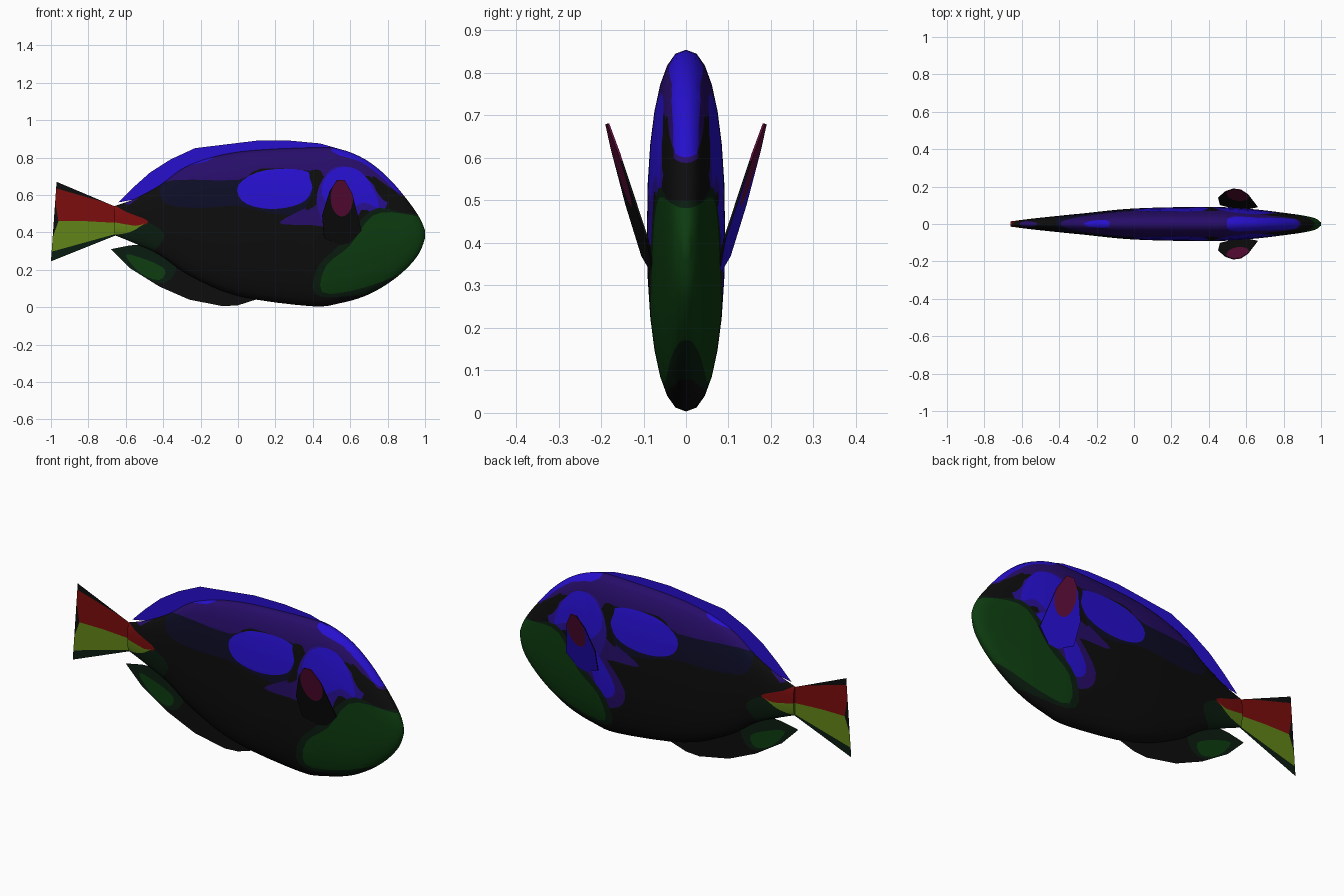
import bpy, bmesh, math
from mathutils import Vector

if "Cube" in bpy.data.objects:
    bpy.data.objects.remove(bpy.data.objects["Cube"])

COLOURS = {
    "black": (.004, .004, .004), "navy": (.004, .004, .02),
    "violet": (.02, .004, .14), "indigo": (.02, .005, .28),
    "blue": (.02, .005, .62), "green": (.004, .045, .005),
    "dark green": (.003, .012, .005), "red": (.2, .004, .004),
    "lime": (.12, .23, .009), "crimson": (.11, .004, .04)}
MATS = {}
for label, rgb in COLOURS.items():
    mat = bpy.data.materials.new(label)
    mat.use_nodes = True
    shader = mat.node_tree.nodes["Principled BSDF"]
    shader.inputs["Base Color"].default_value = (*rgb, 1)
    shader.inputs["Roughness"].default_value = .8
    mat.diffuse_color = (*rgb, 1)
    MATS[label] = mat
ALL = list(COLOURS)


def smooth(points, steps, closed=False):
    """Resample points along a Catmull-Rom curve."""
    pts = [Vector(p) for p in points]
    n = len(pts)
    pick = (lambda i: pts[i % n]) if closed else (lambda i: pts[min(max(i, 0), n - 1)])
    out = []
    for i in range(n if closed else n - 1):
        a, b, c, d = (pick(i + k) for k in (-1, 0, 1, 2))
        for s in range(steps):
            t = s / steps
            out.append(b + (c - a) * (t / 2) + (a * 2 - b * 5 + c * 4 - d) * (t * t / 2)
                       + (b * 3 - a - c * 3 + d) * (t ** 3 / 2))
    return out if closed else out + [pts[-1]]


def inside(p, poly):
    hit = False
    for a, b in zip(poly, poly[1:] + poly[:1]):
        if (a[1] > p.z) != (b[1] > p.z):
            if p.x < a[0] + (p.z - a[1]) / (b[1] - a[1]) * (b[0] - a[0]):
                hit = not hit
    return hit


def paint(bm, index, points, steps=3, side=0):
    """Cut a side-on outline into the mesh and colour the faces within it."""
    poly = smooth(points, steps, True) if steps > 1 else [Vector(p) for p in points]
    for a, b in zip(poly, poly[1:] + poly[:1]):
        lo_x, hi_x = sorted((a[0], b[0]))
        lo_z, hi_z = sorted((a[1], b[1]))
        faces = []
        for f in bm.faces:
            xs = [v.co.x for v in f.verts]
            zs = [v.co.z for v in f.verts]
            if max(xs) >= lo_x and min(xs) <= hi_x and max(zs) >= lo_z and min(zs) <= hi_z:
                faces.append(f)
        if faces and (b - a).length > 1e-4:
            geom = set(faces)
            for f in faces:
                geom.update(f.edges)
                geom.update(f.verts)
            bmesh.ops.bisect_plane(bm, geom=list(geom), dist=1e-5,
                                   plane_co=(a[0], 0, a[1]),
                                   plane_no=(b[1] - a[1], 0, a[0] - b[0]))
    for f in bm.faces:
        c = f.calc_center_median()
        if c.y * side >= 0 and inside(c, poly):
            f.material_index = index


def finish(name, bm, slots):
    mesh = bpy.data.meshes.new(name)
    bm.to_mesh(mesh)
    bm.free()
    for s in slots:
        mesh.materials.append(MATS[s])
    obj = bpy.data.objects.new(name, mesh)
    bpy.context.collection.objects.link(obj)
    return obj


def sheet(outline, base):
    """Flat upright fin from a side-on outline."""
    bm = bmesh.new()
    bm.faces.new([bm.verts.new((x, 0, z)) for x, z in outline]).material_index = base
    bmesh.ops.triangulate(bm, faces=bm.faces[:])
    return bm


# Body: flattened oval rings of (x, top, bottom, half width)
stations = [(-.66, .54, .385, .014), (-.55, .58, .34, .028), (-.42, .65, .28, .042),
            (-.26, .76, .17, .058), (0, .83, .06, .083), (.39, .853, .005, .092),
            (.54, .846, .02, .086), (.68, .79, .06, .075), (.8, .695, .125, .06),
            (.9, .58, .205, .046), (.97, .48, .29, .03), (1, .41, .37, .008)]
bm = bmesh.new()
rings = []
SIDES = 28
power = 2 / 2.3
for x, top, low, w in smooth(stations, 4):
    ring = []
    for i in range(SIDES):
        a = math.tau * i / SIDES
        c, s = math.cos(a), math.sin(a)
        y = math.copysign(abs(s) ** power, s) * w
        z = (top + low) / 2 + math.copysign(abs(c) ** power, c) * (top - low) / 2
        ring.append(bm.verts.new((x, y, z)))
    rings.append(ring)
for r, q in zip(rings, rings[1:]):
    for i in range(SIDES):
        j = (i + 1) % SIDES
        bm.faces.new((r[i], r[j], q[j], q[i]))
bm.faces.new(rings[0])
bm.faces.new(rings[-1])
bmesh.ops.recalc_face_normals(bm, faces=bm.faces[:])


def mark(colour, points, side=0):
    paint(bm, ALL.index(colour), points, 3, side)


# Back and flank
mark("navy", [(-.42, .64), (-.34, .69), (0, .7), (.4, .74), (.44, .6), (.38, .5),
              (.2, .5), (0, .54), (-.2, .53), (-.38, .55)])
mark("violet", [(-.62, .56), (-.47, .63), (-.34, .68), (0, .68), (.12, .74), (.38, .73),
                (.46, .7), (.7, .7), (.86, .6), (.95, .62), (.8, 1), (-.6, 1)])
mark("blue", [(-.42, .67), (-.3, .745), (-.13, .8), (-.2, .9), (-.4, .8)])
mark("violet", [(.22, .45), (.36, .53), (.45, .58), (.5, .44), (.38, .44)])
mark("blue", [(0, .65), (.1, .72), (.25, .74), (.38, .72), (.4, .65), (.36, .57),
              (.25, .53), (.12, .53), (.02, .57)])
mark("black", [(.38, .72), (.44, .73), (.46, .66), (.43, .56), (.36, .52), (.4, .62)])
# Face, and the longer streak on the far cheek
mark("violet", [(.55, .54), (.42, .44), (.31, .29), (.35, .19), (.49, .17), (.53, .32), (.74, .42)], 1)
mark("indigo", [(.42, .56), (.45, .68), (.52, .75), (.62, .74), (.72, .66), (.8, .56),
                (.74, .5), (.66, .52), (.6, .4), (.48, .42)])
mark("blue", [(.45, .6), (.48, .71), (.57, .75), (.66, .72), (.73, .62), (.75, .53),
              (.67, .56), (.55, .5)])
mark("blue", [(.56, .52), (.46, .44), (.37, .3), (.4, .23), (.47, .24), (.53, .38), (.68, .46)], 1)
mark("black", [(.72, .7), (.78, .66), (.86, .6), (.8, .56), (.74, .62)])
mark("blue", [(.5, .835), (.66, .775), (.78, .685), (.86, .61), (.95, .61), (.8, .85), (.55, .95)])
# Muzzle
mark("dark green", [(.41, .07), (.43, .22), (.55, .34), (.65, .46), (.75, .53), (.9, .5),
                    (1.05, .47), (1.1, .2), (.95, .16), (.8, .1), (.6, .06)])
mark("green", [(.45, .08), (.47, .22), (.6, .33), (.72, .49), (.88, .5), (1.05, .44),
               (1.1, .25), (.93, .2), (.82, .155), (.62, .09)])
# Tail root
mark("dark green", [(-.7, .5), (-.55, .48), (-.42, .42), (-.4, .36), (-.5, .28), (-.7, .35)])
mark("red", [(-.7, .56), (-.6, .51), (-.48, .46), (-.55, .43), (-.7, .45)])
mark("lime", [(-.7, .455), (-.55, .435), (-.5, .45), (-.58, .4), (-.7, .39)])
body = finish("body", bm, ALL)
bpy.ops.object.select_all(action="DESELECT")
body.select_set(True)
bpy.context.view_layer.objects.active = body
bpy.ops.object.shade_smooth_by_angle(angle=math.radians(50))

# Dorsal fin
finish("dorsal_fin", sheet([(-.64, .56), (-.56, .64), (-.47, .72), (-.36, .79), (-.23, .85), (.1, .89),
                            (.28, .89), (.44, .875), (.58, .835), (.3, .8), (0, .78),
                            (-.26, .71), (-.42, .6)], ALL.index("blue")), ALL)

# Anal fin
bm = sheet([(-.68, .31), (-.58, .33), (-.42, .34), (-.3, .25), (0, .1), (.11, .045), (0, .01),
            (-.08, .005), (-.26, .04), (-.42, .11), (-.58, .21)], ALL.index("black"))
mark("dark green", [(-.72, .3), (-.58, .36), (-.42, .35), (-.33, .22), (-.39, .13), (-.53, .17)])
mark("green", [(-.6, .28), (-.48, .25), (-.39, .2), (-.42, .145), (-.52, .18)])
finish("anal_fin", bm, ALL)

# Tail fin: coloured wedges between dark edges
bm = sheet([(-.65, .535), (-.97, .67), (-.94, .43), (-1, .245), (-.65, .385)], ALL.index("black"))
tail_bands = {"red": [(-.64, .54), (-.99, .64), (-.96, .46), (-.82, .46), (-.64, .45)],
              "lime": [(-.64, .45), (-.82, .46), (-.96, .46), (-1.02, .29), (-.64, .395)],
              "dark green": [(-.64, .395), (-1.02, .29), (-1.02, .2), (-.64, .36)]}
for colour, points in tail_bands.items():
    paint(bm, ALL.index(colour), points, 1)
finish("tail_fin", bm, ALL)

# Pectoral fins, leaning outwards from each cheek
for name, side, outer in (("front_pectoral_fin", -1, "black"), ("back_pectoral_fin", 1, "blue")):
    bm = sheet([(.575, .32), (.46, .37), (.45, .49), (.49, .62), (.53, .68), (.57, .68),
                (.61, .61), (.66, .41)], 0)
    spot = [(.555 + .06 * math.cos(k * math.pi / 4), .585 + .1 * math.sin(k * math.pi / 4))
            for k in range(8)]
    paint(bm, 1, spot)
    for v in bm.verts:
        v.co.y = side * (.085 + .3 * (v.co.z - .35) + .12 * (.56 - v.co.x))
    bm.normal_update()
    for f in bm.faces:
        if f.normal.y * side < 0:
            f.normal_flip()
    fin = finish(name, bm, [outer, "crimson", "black", "crimson"])
    mod = fin.modifiers.new("thickness", "SOLIDIFY")
    mod.thickness = .005
    mod.offset = 0
    mod.material_offset = 2
    mod.material_offset_rim = 2
